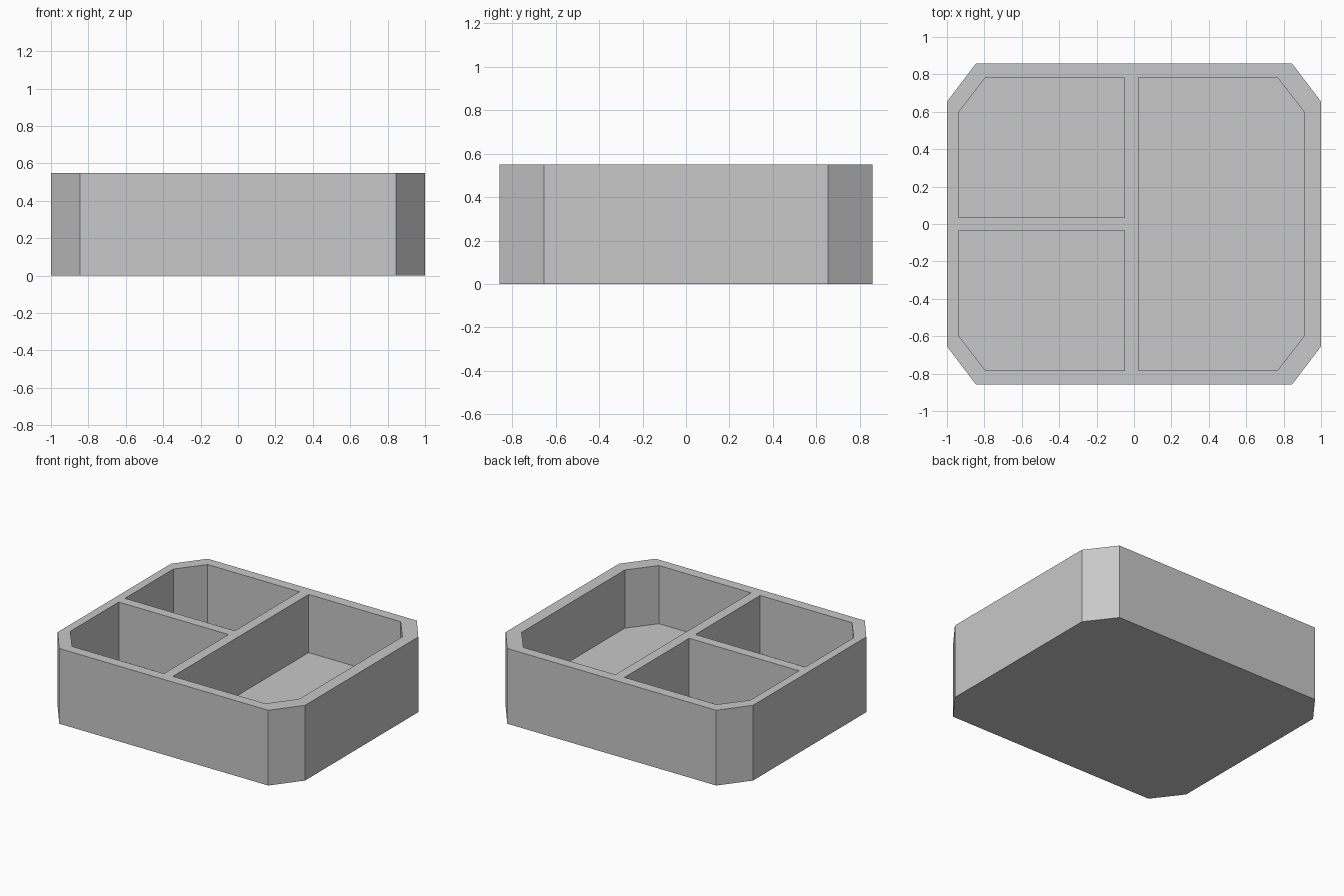
import bpy
import bmesh

cube = bpy.data.objects.get("Cube")
if cube:
    bpy.data.objects.remove(cube, do_unlink=True)

HEIGHT = 0.55
FLOOR = 0.125

grey = bpy.data.materials.new("light_grey")
grey.use_nodes = True
colour = (0.58, 0.58, 0.58, 1)
grey.diffuse_color = colour
grey.node_tree.nodes["Principled BSDF"].inputs["Base Color"].default_value = colour


def prism(name, x0, x1, y0, y1, z0, z1, cut, corners):
    """Box whose named corners (sx, sy) are cut off by cut = (dx, dy)."""
    outline = []
    for sx, sy in ((-1, -1), (1, -1), (1, 1), (-1, 1)):
        x = x1 if sx > 0 else x0
        y = y1 if sy > 0 else y0
        if (sx, sy) in corners:
            pair = [(x, y - sy * cut[1]), (x - sx * cut[0], y)]
            outline += pair if sx * sy > 0 else pair[::-1]
            if sx * sy < 0:
                continue
        else:
            outline.append((x, y))
    # Order the convex outline around its centre
    bm = bmesh.new()
    face = bm.faces.new([bm.verts.new((x, y, z0)) for x, y in outline])
    top = bmesh.ops.extrude_face_region(bm, geom=[face], use_keep_orig=True)
    moved = [v for v in top["geom"] if isinstance(v, bmesh.types.BMVert)]
    bmesh.ops.translate(bm, verts=moved, vec=(0, 0, z1 - z0))
    bmesh.ops.recalc_face_normals(bm, faces=bm.faces)
    mesh = bpy.data.meshes.new(name)
    bm.to_mesh(mesh)
    bm.free()
    mesh.materials.append(grey)
    obj = bpy.data.objects.new(name, mesh)
    bpy.context.collection.objects.link(obj)
    return obj


# Solid tray body with four cut corners
ALL = [(-1, -1), (1, -1), (1, 1), (-1, 1)]
tray = prism("divided_tray", -1, 1, -0.858, 0.858, 0, HEIGHT, (0.155, 0.204), ALL)

# Compartments: one large on the left, two small on the right
CUT = (0.145, 0.187)
TOP = HEIGHT + 0.1
cutters = [prism("large_compartment", 0.023, 0.912, -0.783, 0.783,
                 FLOOR, TOP, CUT, [(1, -1), (1, 1)])]
for side, y0, y1 in ((1, 0.036, 0.783), (-1, -0.783, -0.036)):
    cutters.append(prism("small_compartment", -0.939, -0.051, y0, y1,
                         FLOOR, TOP, CUT, [(-1, side)]))

# Hollow out the compartments
bpy.context.view_layer.objects.active = tray
for cutter in cutters:
    cutter.hide_render = True
    mod = tray.modifiers.new("hollow", "BOOLEAN")
    mod.operation = "DIFFERENCE"
    mod.solver = "EXACT"
    mod.object = cutter
    bpy.ops.object.modifier_apply(modifier=mod.name)
    bpy.data.objects.remove(cutter, do_unlink=True)
